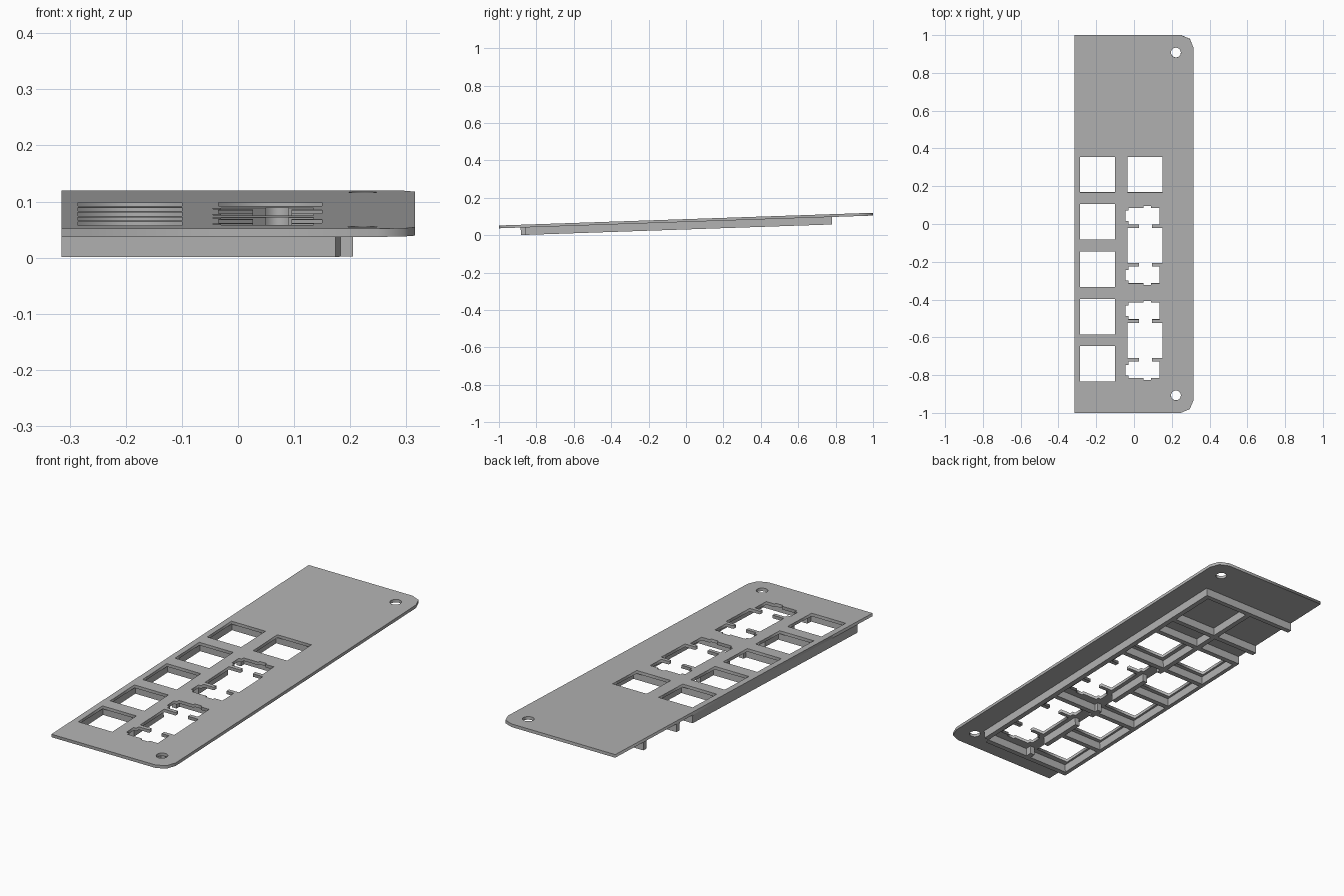
import bpy, bmesh, math
from mathutils import Matrix, Vector

cube = bpy.data.objects.get("Cube")
if cube:
    bpy.data.objects.remove(cube, do_unlink=True)

THICK, DEPTH = 0.015, 0.04
TILT = Matrix.Translation((0, 0, 0.086)) @ Matrix.Rotation(math.atan(0.034), 4, 'X')

grey = bpy.data.materials.new("plain grey")
grey.use_nodes = True
colour = (0.45, 0.45, 0.45, 1)
grey.diffuse_color = colour
grey.node_tree.nodes["Principled BSDF"].inputs["Base Color"].default_value = colour


def arc(cx, cy, r, start, end, n):
    angles = [math.radians(start + (end - start) * i / n) for i in range(n + 1)]
    return [(cx + r * math.cos(a), cy + r * math.sin(a)) for a in angles]


def rect(x0, x1, y0, y1):
    return [(x0, y0), (x1, y0), (x1, y1), (x0, y1)]


def stabiliser_cutout(cy):
    # upper half of the opening, mirrored to make the lower half
    half = [(.15, .093), (.095, .093), (.095, .112), (.135, .112), (.135, .2),
            (.09, .2), (.09, .21), (.05, .21), (.05, .2), (-.03, .2),
            (-.03, .185), (-.045, .185), (-.045, .13), (-.03, .13),
            (-.03, .112), (.027, .112), (.027, .093), (-.035, .093)]
    return [(x, cy + y) for x, y in half] + [(x, cy - y) for x, y in reversed(half)]


# Plate: filled outline with openings
KEY_ROWS = [.262, .012, -.24, -.492, -.74]
STABS = [-.114, -.617]
outlines = [[(-.315, 1), (-.315, -1)] + arc(.249, -.934, .066, -90, 0, 2)
            + arc(.249, .934, .066, 0, 90, 2)]
outlines += [rect(-.285, -.1, y - .094, y + .094) for y in KEY_ROWS]
outlines += [rect(-.035, .15, .168, .356)]
outlines += [stabiliser_cutout(y) for y in STABS]
outlines += [arc(.222, y, .026, 0, 345, 23) for y in (-.908, .908)]

curve = bpy.data.curves.new("plate", 'CURVE')
curve.dimensions = '2D'
curve.fill_mode = 'BOTH'
curve.extrude = THICK / 2
for points in outlines:
    spline = curve.splines.new('POLY')
    spline.points.add(len(points) - 1)
    for p, (x, y) in zip(spline.points, points):
        p.co = (x, y, 0, 1)
    spline.use_cyclic_u = True
curve.materials.append(grey)
plate = bpy.data.objects.new("plate", curve)
bpy.context.collection.objects.link(plate)
plate.matrix_world = TILT @ Matrix.Translation((0, 0, -THICK / 2))
bpy.context.view_layer.objects.active = plate
plate.select_set(True)
bpy.ops.object.convert(target='MESH')


# Ribs: upright walls hanging under the plate
def make_ribs(name, footprints):
    bm = bmesh.new()
    for points in footprints:
        face = bm.faces.new([bm.verts.new((x, y, -THICK)) for x, y in points])
        new = bmesh.ops.extrude_face_region(bm, geom=[face])["geom"]
        bmesh.ops.translate(bm, vec=Vector((0, 0, -DEPTH)),
                            verts=[v for v in new if isinstance(v, bmesh.types.BMVert)])
    bmesh.ops.recalc_face_normals(bm, faces=bm.faces)
    mesh = bpy.data.meshes.new(name)
    bm.to_mesh(mesh)
    bm.free()
    mesh.materials.append(grey)
    obj = bpy.data.objects.new(name, mesh)
    bpy.context.collection.objects.link(obj)
    obj.matrix_world = TILT


LEFT, RIGHT = -.315, .205
make_ribs("front_rib", [[(LEFT, -.885), (.174, -.885), (.183, -.86), (LEFT, -.86)]])
make_ribs("long_side_rib", [rect(.18, RIGHT, -.86, .78)])
make_ribs("edge_rib", [rect(LEFT, -.295, -.86, .385)])
make_ribs("back_rib", [rect(LEFT, .18, .757, .78)])
make_ribs("cross_ribs", [rect(LEFT, .18, y - .012, y + .012)
                         for y in (.51, .385, .137, -.366)])
make_ribs("key_divider_ribs", [rect(LEFT, -.055, y - .012, y + .012)
                               for y in (-.114, -.617)])
# Middle rib is broken where the stabiliser openings need room
make_ribs("middle_rib", [rect(-.08, -.055, a, b) for a, b in
                         ((-.86, -.83), (-.73, -.5), (-.4, -.335), (-.23, 0), (.1, .757))])
